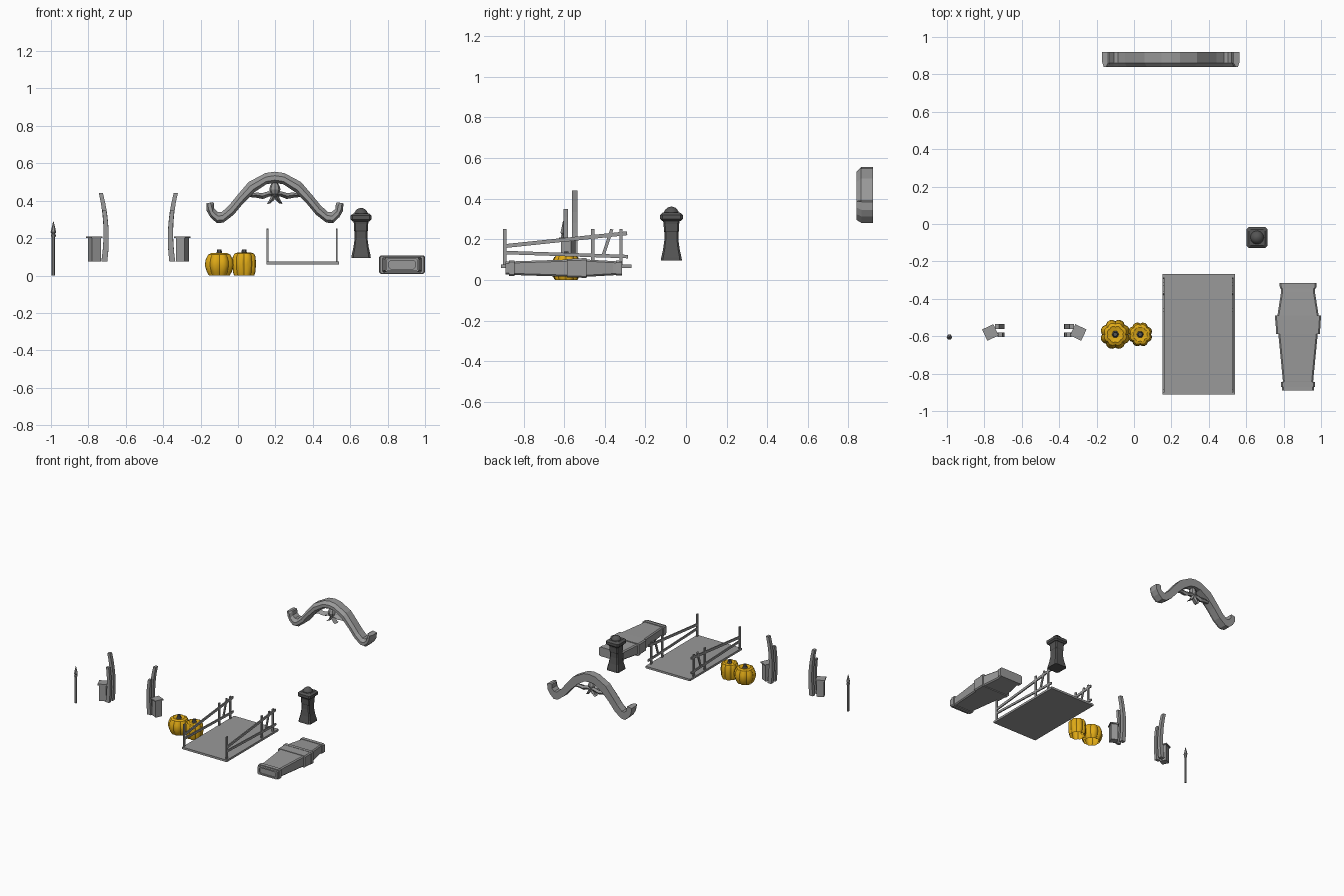
import bpy, bmesh
from math import sin, cos, pi, radians
from mathutils import Vector, Matrix

if "Cube" in bpy.data.objects:
    bpy.data.objects.remove(bpy.data.objects["Cube"])


def material(name, rgb):
    m = bpy.data.materials.new(name)
    m.use_nodes = True
    m.diffuse_color = (*rgb, 1)
    m.node_tree.nodes["Principled BSDF"].inputs["Base Color"].default_value = (*rgb, 1)
    return m


GREY = material("weathered grey", (0.32, 0.32, 0.32))
DARK = material("dark stone", (0.09, 0.09, 0.09))
ORANGE = material("pumpkin orange", (0.74, 0.4, 0.008))


def finish(name, bm, mat):
    bmesh.ops.recalc_face_normals(bm, faces=bm.faces)
    mesh = bpy.data.meshes.new(name)
    bm.to_mesh(mesh)
    bm.free()
    mesh.materials.append(mat)
    obj = bpy.data.objects.new(name, mesh)
    bpy.context.collection.objects.link(obj)
    return obj


def loft(name, rings, mat, start=True, end=True):
    """Skin a list of rings that all have the same number of points."""
    bm = bmesh.new()
    rows = [[bm.verts.new(p) for p in ring] for ring in rings]
    n = len(rows[0])
    for a, b in zip(rows, rows[1:]):
        for i in range(n):
            j = (i + 1) % n
            bm.faces.new((a[i], a[j], b[j], b[i]))
    if start:
        bm.faces.new(rows[0])
    if end:
        bm.faces.new(rows[-1])
    return finish(name, bm, mat)


def circle(x, y, z, r, sides, turn=0.0):
    return [(x + r * cos(turn + 2 * pi * i / sides),
             y + r * sin(turn + 2 * pi * i / sides), z) for i in range(sides)]


def octagon(a, b, c):
    """Rectangle of half sizes a, b with corners cut by c."""
    return [(a, b - c), (a - c, b), (c - a, b), (-a, b - c),
            (-a, c - b), (c - a, -b), (a - c, -b), (a, c - b)]


def beam(name, p, q, wide, deep, mat=GREY):
    """Square bar from p to q."""
    p, q = Vector(p), Vector(q)
    d = q - p
    side = Vector((1, 0, 0)) if abs(d.normalized().x) < 0.9 else Vector((0, 1, 0))
    up = d.normalized().cross(side).normalized()
    side = up.cross(d).normalized()
    u, v = side * wide / 2, up * deep / 2
    return loft(name, [[c + u + v, c - u + v, c - u - v, c + u - v] for c in (p, q)], mat)


# Spear
loft("spear", [circle(-0.987, -0.605, z, r, 6) for z, r in
               [(0, 0.009), (0.205, 0.009), (0.21, 0.013), (0.218, 0.013),
                (0.222, 0.008), (0.232, 0.015), (0.29, 0.001)]], GREY)

# Two gate sides: a tall and a short curved horn with a capped post
GATE = -0.533
for s, label in ((-1, "right"), (1, "left")):
    for kind, y, top, w in (("tall", -0.548, 0.44, 0.028), ("short", -0.592, 0.35, 0.022)):
        rings = []
        for i in range(8):
            z = 0.075 + (top - 0.075) * i / 7
            t = (z - 0.215) / 0.225
            d = 0.172 + (0.028 * t * t if t > 0 else 0.025 * t * t)
            h = 0.016 - 0.005 * i / 7
            rings.append([(GATE + s * (d + a * h), y + b * w / 2, z)
                          for a, b in ((1, 1), (-1, 1), (-1, -1), (1, -1))])
        loft(f"{label}_{kind}_horn", rings, GREY)
    x = GATE + s * 0.235
    turn = radians(45 - s * 25)
    loft(f"{label}_gate_post", [circle(x, -0.58, z, r, 4, turn) for z, r in
                                [(0.075, 0.037), (0.2, 0.037), (0.2, 0.047), (0.21, 0.047)]], GREY)


# Pumpkins: ribbed lathes with an open underside, and a stem
def pumpkin(name, x, y, profile, lobes, stem_top):
    n = lobes * 4
    rings = []
    for r, z in profile:
        rings.append([(x + r * f * cos(a), y + r * f * sin(a), z)
                      for a in [2 * pi * i / n for i in range(n)]
                      for f in [0.88 + 0.12 * abs(sin(a * lobes / 2)) ** 0.7]])
    body = loft(name, rings, ORANGE, start=False)
    body.data.shade_smooth()
    bpy.context.view_layer.objects.active = body
    body.select_set(True)
    bpy.ops.object.shade_smooth_by_angle(angle=radians(30))
    body.select_set(False)
    top = profile[-1][1]
    loft(name + "_stem", [circle(x, y, z, r, 6) for z, r in
                          [(top - 0.005, 0.022), (top + 0.01, 0.014), (stem_top, 0.012)]], DARK)


pumpkin("large_pumpkin", -0.1, -0.59,
        [(0.058, 0), (0.07, 0.02), (0.081, 0.055), (0.076, 0.085),
         (0.062, 0.112), (0.045, 0.12), (0.02, 0.112)], 8, 0.14)
pumpkin("small_pumpkin", 0.033, -0.59,
        [(0.056, 0), (0.063, 0.02), (0.066, 0.06), (0.064, 0.1),
         (0.055, 0.117), (0.04, 0.122), (0.016, 0.115)], 8, 0.14)

# Bridge deck and its crooked railings
beam("bridge_deck", (0.347, -0.912, 0.067), (0.347, -0.268, 0.067), 0.388, 0.016)
for label, x in (("right", 0.158), ("left", 0.528)):
    for i, y in enumerate((-0.892, -0.46, -0.32)):
        beam(f"{label}_rail_post_{i + 1}", (x, y, 0.07), (x, y, 0.25), 0.009, 0.017)
    beam(f"{label}_slanted_post", (x, -0.41, 0.115), (x, -0.365, 0.25), 0.009, 0.015)
    beam(f"{label}_upper_rail", (x, -0.9, 0.166), (x, -0.29, 0.23), 0.009, 0.019)
    beam(f"{label}_lower_rail", (x, -0.895, 0.135), (x, -0.285, 0.115), 0.009, 0.017)


# Coffin: tapered body with recessed ends, raised bands and strap
def coffin_ring(y, hw, hh, cut=0.008):
    return [(0.877 + a, y, 0.058 + b) for a, b in octagon(hw, hh, cut)]


loft("coffin_body", [coffin_ring(*v) for v in
                     [(-0.88, 0.07, 0.022), (-0.89, 0.07, 0.022), (-0.89, 0.086, 0.032),
                      (-0.86, 0.086, 0.032), (-0.84, 0.081, 0.034), (-0.56, 0.108, 0.043),
                      (-0.5, 0.112, 0.043), (-0.36, 0.09, 0.035), (-0.315, 0.09, 0.032),
                      (-0.315, 0.074, 0.021), (-0.325, 0.074, 0.021)]], GREY)
for name, rows in (("foot_band", [(-0.872, 0.091, 0.038), (-0.845, 0.091, 0.039)]),
                   ("middle_band", [(-0.587, 0.118, 0.046), (-0.515, 0.12, 0.047),
                                    (-0.515, 0.123, 0.049), (-0.49, 0.123, 0.049)]),
                   ("head_band", [(-0.345, 0.097, 0.037), (-0.315, 0.099, 0.036)])):
    loft("coffin_" + name, [coffin_ring(*r) for r in rows], GREY)

# Stone lantern: flared square column, cap and dome
PX, PY = 0.658, -0.072


def column_ring(z, h):
    return [(PX + a, PY + b, z) for a, b in octagon(h, h, h * 0.2)]


loft("lantern_column", [column_ring(*v) for v in
                        [(0.095, 0.052), (0.11, 0.05), (0.15, 0.041), (0.2, 0.034),
                         (0.235, 0.034), (0.24, 0.037), (0.275, 0.038), (0.3, 0.043)]], DARK)
loft("lantern_cap", [column_ring(*v) for v in
                     [(0.29, 0.045), (0.3, 0.056), (0.32, 0.056), (0.332, 0.042)]], DARK)
dome = loft("lantern_dome", [circle(PX, PY, 0.322 + 0.039 * sin(t), 0.038 * cos(t), 12)
                             for t in [0, 0.35, 0.7, 1.05, 1.35, 1.54]], DARK)
dome.data.shade_smooth()

# Arch: swept beam with a bevelled front edge and upturned ends
AX = 0.197
half = [(0, 0.555, 0, 0.495), (0.05, 0.548, 0.045, 0.488), (0.14, 0.5, 0.11, 0.445),
        (0.2, 0.43, 0.17, 0.385), (0.245, 0.375, 0.22, 0.325), (0.283, 0.34, 0.275, 0.283),
        (0.305, 0.34, 0.31, 0.28), (0.325, 0.358, 0.345, 0.312), (0.326, 0.388, 0.364, 0.345),
        (0.335, 0.392, 0.367, 0.385)]
rings = []
for s, rows in ((-1, half[:0:-1]), (1, half)):
    for ux, uz, lx, lz in rows:
        up = Vector((AX + s * ux, 0, uz))
        low = Vector((AX + s * lx, 0, lz))
        rings.append([up.lerp(low, t) + Vector((0, y, 0)) for y, t in
                      ((0.92, 0), (0.862, 0), (0.84, 0.35), (0.84, 0.75), (0.865, 1), (0.92, 1))])
loft("arch_beam", rings, GREY)


# Arch ornament: a small bud with curling arms and legs
def tendril(name, points):
    rings = []
    for i, (x, z, w) in enumerate(points):
        a, b = points[max(i - 1, 0)], points[min(i + 1, len(points) - 1)]
        n = Vector((a[1] - b[1], 0, b[0] - a[0])).normalized() * w
        c = Vector((AX + x, 0, z))
        rings.append([c + n * k + Vector((0, y, 0)) for k, y in
                      ((1, 0.9), (0, 0.865), (-1, 0.9), (0, 0.91))])
    loft(name, rings, GREY)


for s, label in ((-1, "right"), (1, "left")):
    tendril(f"{label}_ornament_arm", [(s * x, z, w) for x, z, w in
            ((0, 0.435, 0.012), (0.03, 0.437, 0.014), (0.065, 0.425, 0.016),
             (0.1, 0.43, 0.014), (0.15, 0.425, 0.004))])
    tendril(f"{label}_ornament_leg", [(s * x, z, w) for x, z, w in
            ((0, 0.44, 0.01), (0.014, 0.41, 0.012), (0.03, 0.39, 0.007), (0.04, 0.385, 0.002))])
loft("ornament_bud", [circle(AX, 0.885, z, r, 8) for z, r in
                      [(0.42, 0.012), (0.44, 0.022), (0.46, 0.03), (0.48, 0.025), (0.5, 0.012)]], GREY)
